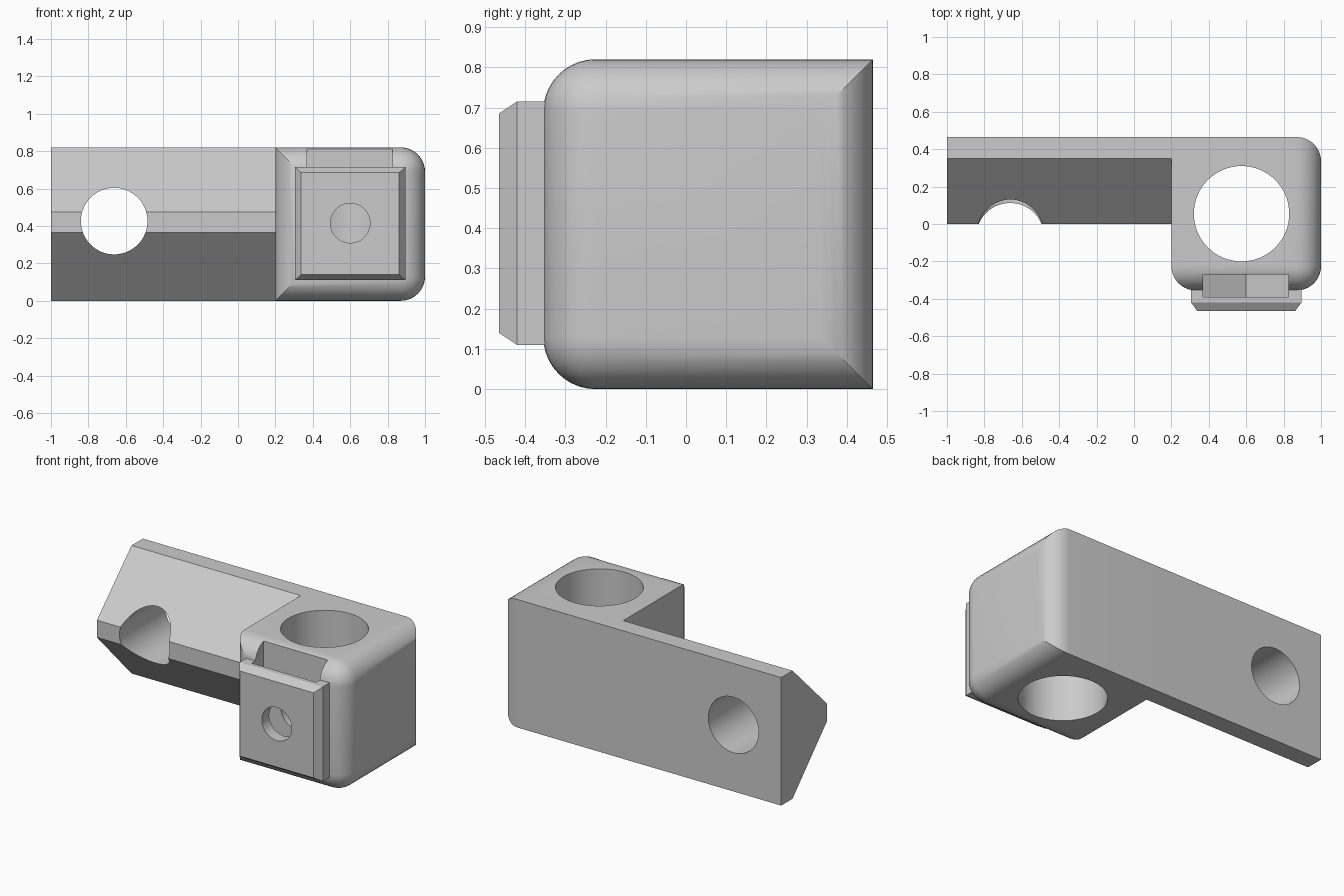
import bpy, bmesh, math
from mathutils import Matrix, Vector

if "Cube" in bpy.data.objects:
    bpy.data.objects.remove(bpy.data.objects["Cube"], do_unlink=True)

grey = bpy.data.materials.new("light grey")
grey.use_nodes = True
grey.diffuse_color = (0.6, 0.6, 0.6, 1)
grey.node_tree.nodes["Principled BSDF"].inputs["Base Color"].default_value = (0.6, 0.6, 0.6, 1)


def finish(name, bm):
    bmesh.ops.recalc_face_normals(bm, faces=bm.faces)
    mesh = bpy.data.meshes.new(name)
    bm.to_mesh(mesh)
    bm.free()
    mesh.materials.append(grey)
    obj = bpy.data.objects.new(name, mesh)
    bpy.context.collection.objects.link(obj)
    return obj


def box(lo, hi):
    bm = bmesh.new()
    lo, hi = Vector(lo), Vector(hi)
    bmesh.ops.create_cube(bm, size=1, matrix=Matrix.Translation((lo + hi) / 2) @ Matrix.Diagonal((*(hi - lo), 1)))
    return bm


def extrude_profile(points, offset):
    bm = bmesh.new()
    face = bm.faces.new([bm.verts.new(p) for p in points])
    new = bmesh.ops.extrude_face_region(bm, geom=[face], use_keep_orig=True)["geom"]
    bmesh.ops.translate(bm, verts=[v for v in new if isinstance(v, bmesh.types.BMVert)], vec=offset)
    return bm


def cylinder(name, centre, radius, depth, axis):
    bm = bmesh.new()
    turn = Matrix.Rotation(math.pi / 2, 4, "X") if axis == "Y" else Matrix()
    bmesh.ops.create_cone(bm, cap_ends=True, segments=64, radius1=radius, radius2=radius,
                          depth=depth, matrix=Matrix.Translation(centre) @ turn)
    cutter = finish(name, bm)
    cutter.hide_render = True
    return cutter


def cut(obj, cutters):
    bpy.context.view_layer.objects.active = obj
    for cutter in cutters:
        mod = obj.modifiers.new(cutter.name, "BOOLEAN")
        mod.operation, mod.solver, mod.object = "DIFFERENCE", "EXACT", cutter
        bpy.ops.object.modifier_apply(modifier=mod.name)


# Arm: wedge-fronted bar
left, joint, back, top = -1.0, 0.2, 0.465, 0.82
profile = [(back, 0), (0.35, 0), (0, 0.365), (0, 0.475), (0.35, top), (back, top)]
arm = finish("arm", extrude_profile([(left, y, z) for y, z in profile], (joint - left, 0, 0)))

# Clamp block: every edge of the front and right faces is rounded
front, right = -0.355, 1.0
bm = box((joint, front, 0), (right, back, top))


def on_rounded_face(edge):
    return (all(abs(v.co.y - front) < 1e-4 for v in edge.verts)
            or all(abs(v.co.x - right) < 1e-4 for v in edge.verts))


bmesh.ops.bevel(bm, geom=[e for e in bm.edges if on_rounded_face(e)], offset=0.13,
                offset_type="OFFSET", segments=10, profile=0.5, affect="EDGES")
block = finish("clamp_block", bm)

# Front pad with chamfered rim
bm = box((0.305, -0.42, 0.11), (0.895, -0.3, 0.715))
face = min(bm.faces, key=lambda f: f.calc_center_median().y)
rim = bmesh.ops.extrude_face_region(bm, geom=[face])["geom"]
bmesh.ops.delete(bm, geom=[face], context="FACES_ONLY")
centre = Vector((0.6, 0, 0.4125))
for v in (g for g in rim if isinstance(g, bmesh.types.BMVert)):
    v.co.x -= math.copysign(0.033, v.co.x - centre.x)
    v.co.z -= math.copysign(0.03, v.co.z - centre.z)
    v.co.y = -0.465
pad = finish("front_pad", bm)

# Cutters: arm hole, vertical bore, screw hole and pointed nut slot
arm_hole = cylinder("arm_hole_cutter", (-0.662, 0.2, 0.426), 0.178, 2, "Y")
bore = cylinder("bore_cutter", (0.575, 0.055, 0.4), 0.255, 2, "Z")
screw = cylinder("screw_hole_cutter", (0.6, -0.3, 0.415), 0.106, 0.5, "Y")
slot_outline = [(0.37, 1), (0.37, 0.283), (0.598, 0.152), (0.826, 0.283), (0.826, 1)]
slot = finish("nut_slot_cutter", extrude_profile([(x, -0.39, z) for x, z in slot_outline], (0, 0.12, 0)))

cut(arm, [arm_hole])
cut(block, [bore, slot, screw])
cut(pad, [slot, screw])
for cutter in (arm_hole, bore, screw, slot):
    bpy.data.objects.remove(cutter, do_unlink=True)

# Smooth the rounds and holes, keep the edges sharp
for obj in (arm, block, pad):
    bpy.ops.object.select_all(action="DESELECT")
    obj.select_set(True)
    bpy.context.view_layer.objects.active = obj
    bpy.ops.object.shade_smooth_by_angle(angle=math.radians(30))
